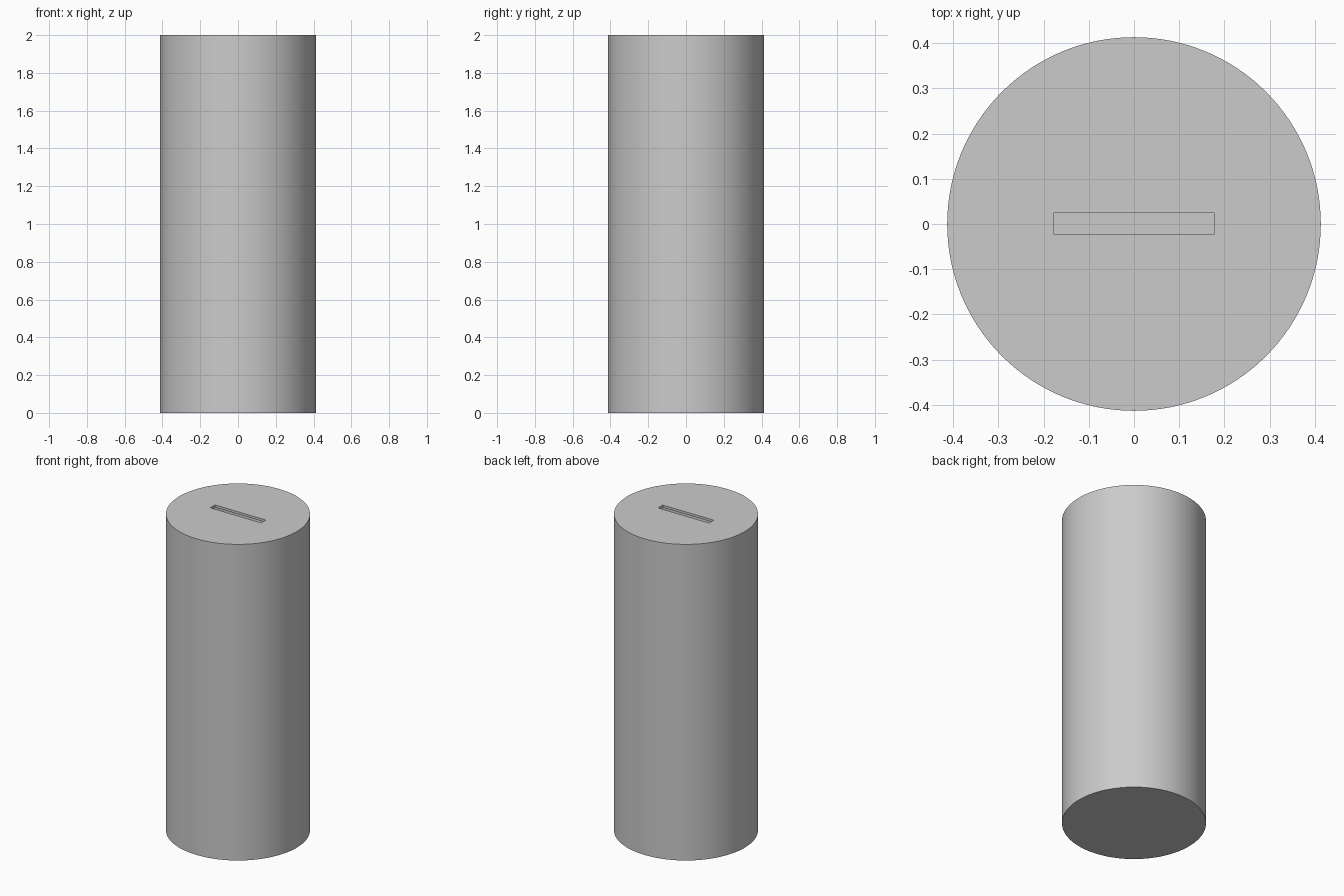
import bpy
import math

if "Cube" in bpy.data.objects:
    bpy.data.objects.remove(bpy.data.objects["Cube"])

RADIUS, HEIGHT, WALL = 0.413, 2.0, 0.015
SLOT_LENGTH, SLOT_WIDTH = 0.356, 0.047


def cylinder(name, radius, z0, z1):
    bpy.ops.mesh.primitive_cylinder_add(
        vertices=128, radius=radius, depth=z1 - z0, location=(0, 0, (z0 + z1) / 2))
    obj = bpy.context.object
    obj.name = name
    return obj


def cut(target, cutter):
    mod = target.modifiers.new("cut", 'BOOLEAN')
    mod.operation = 'DIFFERENCE'
    mod.solver = 'EXACT'
    mod.object = cutter
    bpy.context.view_layer.objects.active = target
    bpy.ops.object.modifier_apply(modifier=mod.name)
    bpy.data.objects.remove(cutter, do_unlink=True)


# Outer can
can = cylinder("coin_can", RADIUS, 0, HEIGHT)

# Hollow inside, leaving a thin wall, floor and lid
cut(can, cylinder("cavity", RADIUS - WALL, WALL, HEIGHT - WALL))

# Coin slot through the lid
bpy.ops.mesh.primitive_cube_add(size=1, location=(0, 0.001, HEIGHT))
slot = bpy.context.object
slot.name = "coin_slot"
slot.scale = (SLOT_LENGTH, SLOT_WIDTH, 0.1)
bpy.context.view_layer.update()
cut(can, slot)

# Smooth sides with sharp rims
bpy.ops.object.select_all(action='DESELECT')
can.select_set(True)
bpy.context.view_layer.objects.active = can
bpy.ops.object.shade_smooth_by_angle(angle=math.radians(30))
